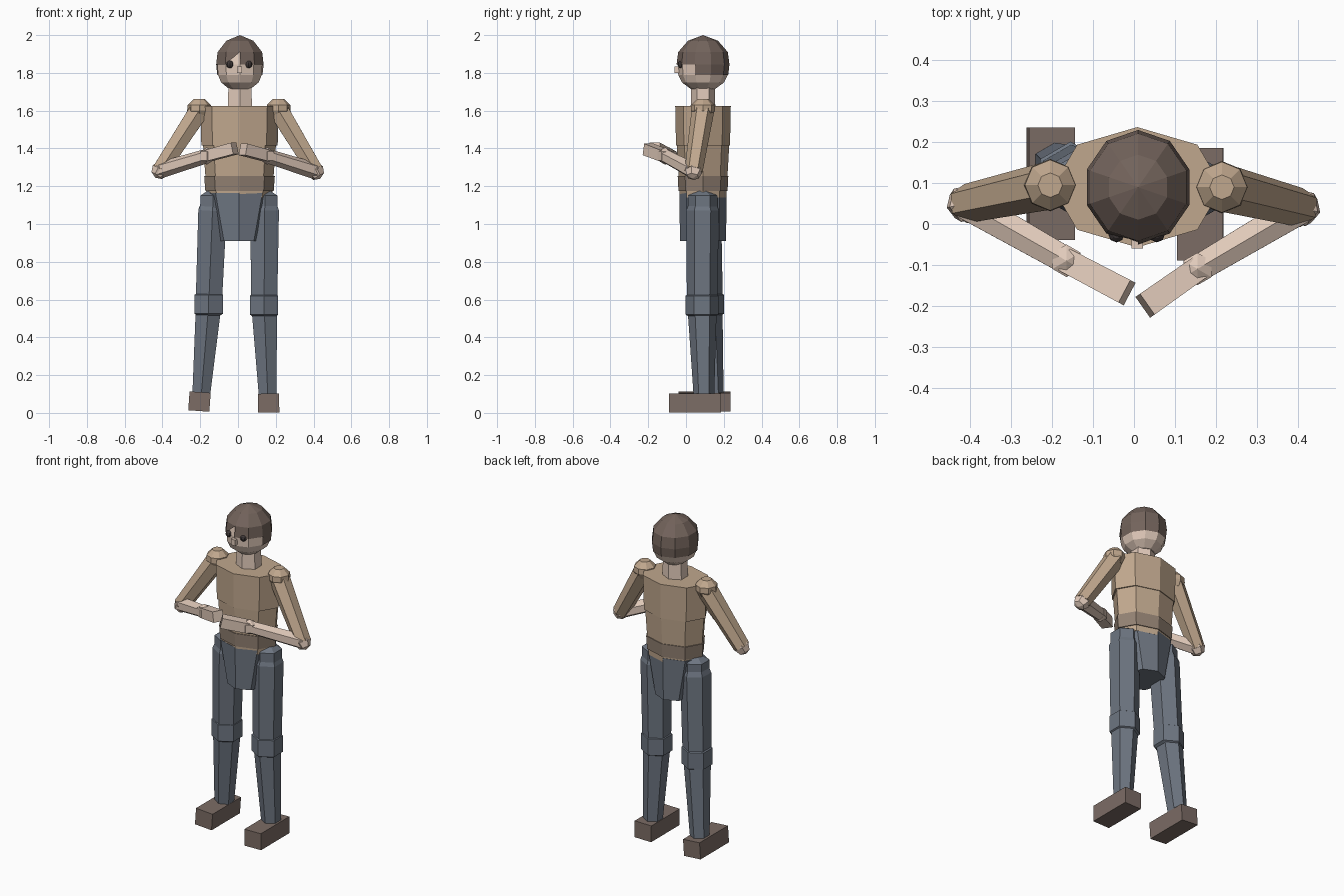
import bpy, bmesh, math
from mathutils import Vector, Matrix

if "Cube" in bpy.data.objects:
    bpy.data.objects.remove(bpy.data.objects["Cube"])


def material(name, rgb):
    m = bpy.data.materials.new(name)
    m.diffuse_color = (*rgb, 1)
    m.use_nodes = True
    m.node_tree.nodes["Principled BSDF"].inputs["Base Color"].default_value = m.diffuse_color
    return m


SKIN = material("skin", (0.75, 0.59, 0.49))
SHIRT = material("shirt", (0.53, 0.39, 0.27))
BELT = material("belt", (0.29, 0.22, 0.17))
TROUSERS = material("trousers", (0.155, 0.18, 0.22))
SHOE = material("shoe", (0.20, 0.15, 0.13))
HAIR = material("hair", (0.17, 0.125, 0.105))
EYE = material("eye", (0.05, 0.04, 0.04))


def finish(name, bm, mat):
    bmesh.ops.recalc_face_normals(bm, faces=bm.faces)
    me = bpy.data.meshes.new(name)
    bm.to_mesh(me)
    bm.free()
    ob = bpy.data.objects.new(name, me)
    me.materials.append(mat)
    bpy.context.collection.objects.link(ob)
    return ob


def skin_rings(name, rings, mat):
    """Join rings of points with quads and cap both ends."""
    bm = bmesh.new()
    loops = [[bm.verts.new(p) for p in r] for r in rings]
    n = len(loops[0])
    for a, b in zip(loops, loops[1:]):
        for i in range(n):
            j = (i + 1) % n
            bm.faces.new((a[i], a[j], b[j], b[i]))
    bm.faces.new(loops[0])
    bm.faces.new(loops[-1])
    return finish(name, bm, mat)


def ring(x, y, z, rx, ry, n):
    """Level ring with its first corner facing the front."""
    return [Vector((x + rx * math.sin(t), y - ry * math.cos(t), z))
            for t in (2 * math.pi * i / n for i in range(n))]


def column(name, x, y, profile, n, mat):
    """profile: (z, rx, ry) from bottom to top."""
    return skin_rings(name, [ring(x, y, z, rx, ry, n) for z, rx, ry in profile], mat)


def limb(name, a, b, profile, mat, n=6, turn=0.0):
    """Tapered bar from a to b; profile: (fraction along, radius)."""
    a, b = Vector(a), Vector(b)
    d = (b - a).normalized()
    ref = Vector((0, 1, 0)) if abs(d.z) > 0.8 else Vector((0, 0, 1))
    u = ref.cross(d).normalized()
    v = d.cross(u)
    ts = [turn + 2 * math.pi * i / n for i in range(n)]
    rings = [[a.lerp(b, f) + r * (u * math.sin(t) + v * math.cos(t)) for t in ts]
             for f, r in profile]
    return skin_rings(name, rings, mat)


def ball(name, c, r, mat, seg=6, rows=3, axis=(0, 0, 1), turn=0.0):
    bm = bmesh.new()
    bmesh.ops.create_uvsphere(bm, u_segments=seg, v_segments=rows, radius=r)
    rot = Vector(axis).to_track_quat('Z', 'Y').to_matrix().to_4x4()
    bm.transform(Matrix.Translation(c) @ rot @ Matrix.Rotation(turn, 4, 'Z'))
    return finish(name, bm, mat)


def box(name, c, size, mat, tilt=0.0):
    bm = bmesh.new()
    bmesh.ops.create_cube(bm, size=1)
    bm.transform(Matrix.Translation(c) @ Matrix.Rotation(tilt, 4, 'Y')
                 @ Matrix.Diagonal((*size, 1)))
    return finish(name, bm, mat)


# torso, belt, hips
column("chest", 0.008, 0.09, [(1.415, 0.202, 0.143), (1.625, 0.208, 0.147)], 8, SHIRT)
column("waist", 0.008, 0.09, [(1.14, 0.172, 0.123), (1.42, 0.193, 0.139)], 8, SHIRT)
column("belt", 0.008, 0.09, [(1.175, 0.181, 0.13), (1.255, 0.187, 0.134)], 8, BELT)
column("hips", 0.005, 0.09, [(0.91, 0.112, 0.122), (1.165, 0.176, 0.125)], 8, TROUSERS)

# neck, head and face
column("neck", 0.01, 0.09, [(1.58, 0.076, 0.066), (1.75, 0.069, 0.062)], 6, SKIN)
column("head", 0.01, 0.09, [(1.715, 0.06, 0.065), (1.75, 0.105, 0.112), (1.79, 0.122, 0.131),
                            (1.845, 0.125, 0.134), (1.91, 0.112, 0.12)], 10, SKIN)
for x in (-0.043, 0.056):
    ball("eye", (x, -0.025, 1.845), 0.02, EYE, 8, 6)
box("nose", (0.008, -0.043, 1.817), (0.028, 0.034, 0.036), SKIN)

# hair cap: front of the lowest band is open, with a parted fringe above it
bm = bmesh.new()
bands = [[bm.verts.new(p) for p in ring(0.01, 0.09, z, r, r * 1.06, 10)]
         for z, r in ((1.79, 0.126), (1.845, 0.132), (1.91, 0.124), (1.97, 0.075))]
crown = bm.verts.new((0.01, 0.09, 2.0))
for k, (a, b) in enumerate(zip(bands, bands[1:])):
    for i in range(10):
        j = (i + 1) % 10
        if k == 0 and i in (8, 9, 0, 1):
            continue
        if k == 1 and i == 9:
            bm.faces.new((a[i], b[j], b[i]))
        else:
            bm.faces.new((a[i], a[j], b[j], b[i]))
for i in range(10):
    bm.faces.new((bands[-1][i], bands[-1][(i + 1) % 10], crown))
finish("hair", bm, HAIR)

# arms: shoulder, elbow, wrist, fingertip
ARMS = {
    "left": ((-0.205, 0.095, 1.602), (-0.412, 0.05, 1.285),
             (-0.165, -0.09, 1.36), (-0.017, -0.168, 1.4)),
    "right": ((0.215, 0.09, 1.602), (0.41, 0.04, 1.28),
              (0.155, -0.11, 1.36), (0.027, -0.2, 1.395)),
}
for side, (sh, el, wr, tip) in ARMS.items():
    column(side + "_shoulder", sh[0], sh[1], [(1.565, 0.045, 0.045), (1.60, 0.064, 0.064),
           (1.63, 0.062, 0.062), (1.662, 0.03, 0.03)], 8, SHIRT)
    limb(side + "_upper_arm", sh, el, [(0, 0.06), (1, 0.048)], SHIRT)
    ball(side + "_elbow", el, 0.048, SKIN, 6, 4, Vector(el) - Vector(sh))
    limb(side + "_forearm", el, wr, [(0, 0.044), (1, 0.038)], SKIN)
    ball(side + "_wrist", wr, 0.046, SKIN, 6, 3)
    limb(side + "_hand", wr, tip, [(0, 0.042), (1, 0.044)], SKIN, 4, math.pi / 4)

# legs: hip, knee, ankle, shoe centre, shoe tilt
LEGS = {
    "left": ((-0.132, 0.097, 1.14), (-0.155, 0.115, 0.575), (-0.195, 0.145, 0.09),
             (-0.204, 0.098, 0.06), math.radians(4)),
    "right": ((0.142, 0.088, 1.14), (0.138, 0.085, 0.57), (0.158, 0.095, 0.08),
              (0.162, 0.048, 0.052), math.radians(-1)),
}
for side, (hip, knee, ankle, foot, tilt) in LEGS.items():
    ball(side + "_hip_joint", (hip[0], hip[1], 1.105), 0.09, TROUSERS)
    limb(side + "_thigh", hip, knee, [(0, 0.06), (0.12, 0.087), (1, 0.08)], TROUSERS)
    ball(side + "_knee", knee, 0.1, TROUSERS)
    limb(side + "_shin", knee, ankle, [(0, 0.078), (1, 0.054)], TROUSERS)
    box(side + "_shoe", foot, (0.112, 0.275, 0.1), SHOE, tilt)
